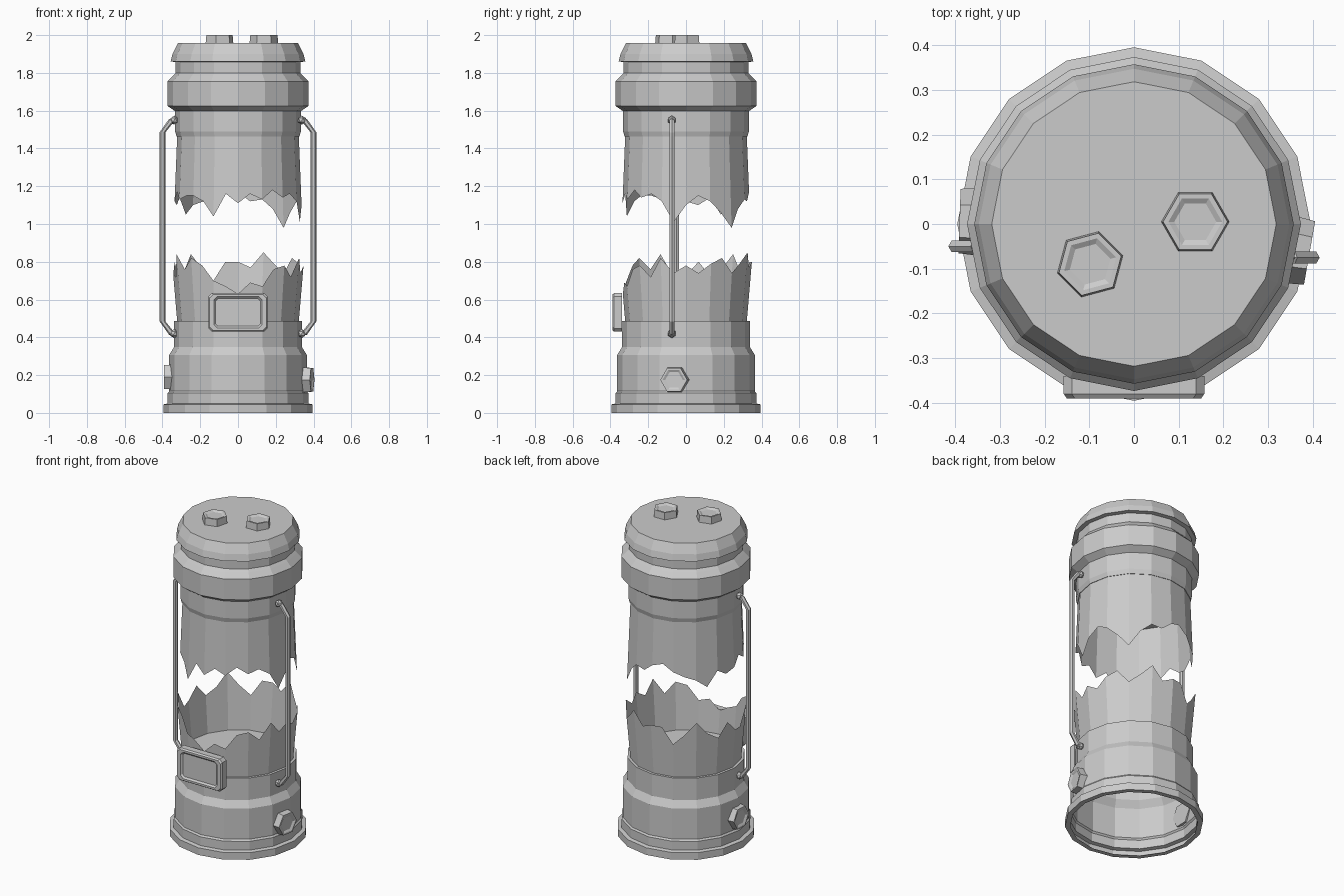
import bpy, bmesh
from math import cos, sin, pi, radians
from mathutils import Matrix, Vector

if "Cube" in bpy.data.objects:
    bpy.data.objects.remove(bpy.data.objects["Cube"])

SIDES = 16


def finish(bm, name):
    bmesh.ops.recalc_face_normals(bm, faces=bm.faces)
    mesh = bpy.data.meshes.new(name)
    bm.to_mesh(mesh)
    bm.free()
    ob = bpy.data.objects.new(name, mesh)
    bpy.context.collection.objects.link(ob)
    return ob


def loft(bm, rings, cap_start=False, cap_end=False):
    loops = [[bm.verts.new(p) for p in ring] for ring in rings]
    for a, b in zip(loops, loops[1:]):
        n = len(a)
        for i in range(n):
            j = (i + 1) % n
            bm.faces.new((a[i], a[j], b[j], b[i]))
    if cap_start:
        bm.faces.new(loops[0][::-1])
    if cap_end:
        bm.faces.new(loops[-1])


def circle(r, z, n=SIDES):
    return [Vector((r * cos(2 * pi * i / n), r * sin(2 * pi * i / n), z)) for i in range(n)]


def lathe(name, profile, n=SIDES, **caps):
    bm = bmesh.new()
    loft(bm, [circle(r, z, n) for r, z in profile], **caps)
    return finish(bm, name)


# Base: hollow underneath, closed by a disc inside the glass
lathe("base", [(.365, 0), (.395, 0), (.395, .045), (.372, .05), (.372, .105), (.364, .115),
               (.364, .307), (.338, .35), (.338, .487)], cap_end=True)

# Lid: collar, bulging band and flared cap
lathe("lid", [(.325, 1.462), (.333, 1.49), (.333, 1.597), (.373, 1.625), (.373, 1.755),
              (.345, 1.785), (.33, 1.80), (.33, 1.858), (.357, 1.86), (.347, 1.90), (.318, 1.957)],
      cap_start=True, cap_end=True)


# Broken glass: a 16-sided wall with a jagged free rim, heights every half facet
def glass(name, z0, r0, flare, heights):
    n = len(heights)
    unit = []
    for i in range(n):
        a = 2 * pi * i / n
        k = 1 if i % 2 == 0 else cos(pi / SIDES)
        unit.append(Vector((k * cos(a), k * sin(a), 0)))
    fixed = [u * r0 + Vector((0, 0, z0)) for u in unit]
    rim = [u * (r0 + flare * abs(h - z0)) + Vector((0, 0, h)) for u, h in zip(unit, heights)]
    bm = bmesh.new()
    loft(bm, [fixed, rim])
    finish(bm, name)


glass("lower_glass", .485, .322, .085,
      [.78, .74, .79, .82, .74, .79, .85, .77, .80, .80, .70, .76, .84, .76, .72, .80,
       .73, .72, .84, .76, .82, .78, .70, .67, .63, .69, .67, .76, .78, .72, .82, .74])
glass("upper_glass", 1.465, .322, .04,
      [1.10, 1.15, 1.12, 1.06, .98, 1.08, 1.13, 1.12, 1.17, 1.19, 1.15, 1.12, 1.10, 1.05, 1.14, 1.10,
       1.12, 1.17, 1.13, 1.15, 1.15, 1.12, 1.04, 1.16, 1.11, 1.16, 1.13, 1.18, 1.14, 1.16, 1.12, 1.01])


# Hexagonal bolts with a shallow dished head
def bolt(name, matrix):
    ob = lathe(name, [(.076, 0), (.072, .045), (.06, .045), (.047, .038)], n=6,
               cap_start=True, cap_end=True)
    ob.data.transform(matrix)


bolt("top_bolt_a", Matrix.Translation((.137, .005, 1.955)))
bolt("top_bolt_b", Matrix.Translation((-.098, -.09, 1.955)) @ Matrix.Rotation(radians(15), 4, 'Z'))
for name, pos, yaw in (("side_bolt_right", (.348, -.057, .175), -10),
                       ("side_bolt_left", (-.345, .005, .19), 178)):
    bolt(name, Matrix.Translation(pos) @ Matrix.Rotation(radians(yaw), 4, 'Z')
         @ Matrix.Rotation(pi / 2, 4, 'Y') @ Matrix.Rotation(pi / 6, 4, 'Z'))


# Wire guards: bent six-sided rods with small knobs at the ends
def guard(name, side, y):
    path = [(.325, 1.55), (.355, 1.545), (.40, 1.485), (.40, .485), (.355, .425), (.325, .42)]
    rings = []
    for i, (x, z) in enumerate(path):
        before = Vector(path[max(i - 1, 0)])
        after = Vector(path[min(i + 1, len(path) - 1)])
        t = (after - before).normalized()
        normal = Vector((side * -t.y, 0, t.x))
        rings.append([Vector((side * x, y, z)) + .015 * (cos(k * pi / 3) * normal
                      + sin(k * pi / 3) * Vector((0, 1, 0))) for k in range(6)])
    bm = bmesh.new()
    loft(bm, rings, True, True)
    for z in (1.55, .42):
        bmesh.ops.create_icosphere(bm, subdivisions=1, radius=.024,
                                   matrix=Matrix.Translation((side * .338, y, z)))
    finish(bm, name)


guard("guard_right", 1, -.075)
guard("guard_left", -1, -.05)


# Front plate: chamfered slab with a recessed panel
def chamfered(w, h, c, y):
    pts = [(w, h - c), (w - c, h), (c - w, h), (-w, h - c),
           (-w, c - h), (c - w, -h), (w - c, -h), (w, c - h)]
    return [Vector((x, y, z + .532)) for x, z in pts]


bm = bmesh.new()
loft(bm, [chamfered(.157, .102, .018, -.34), chamfered(.157, .102, .018, -.38),
          chamfered(.150, .095, .018, -.39), chamfered(.128, .083, .018, -.39),
          chamfered(.118, .073, .012, -.38)], True, True)
finish(bm, "front_plate")
